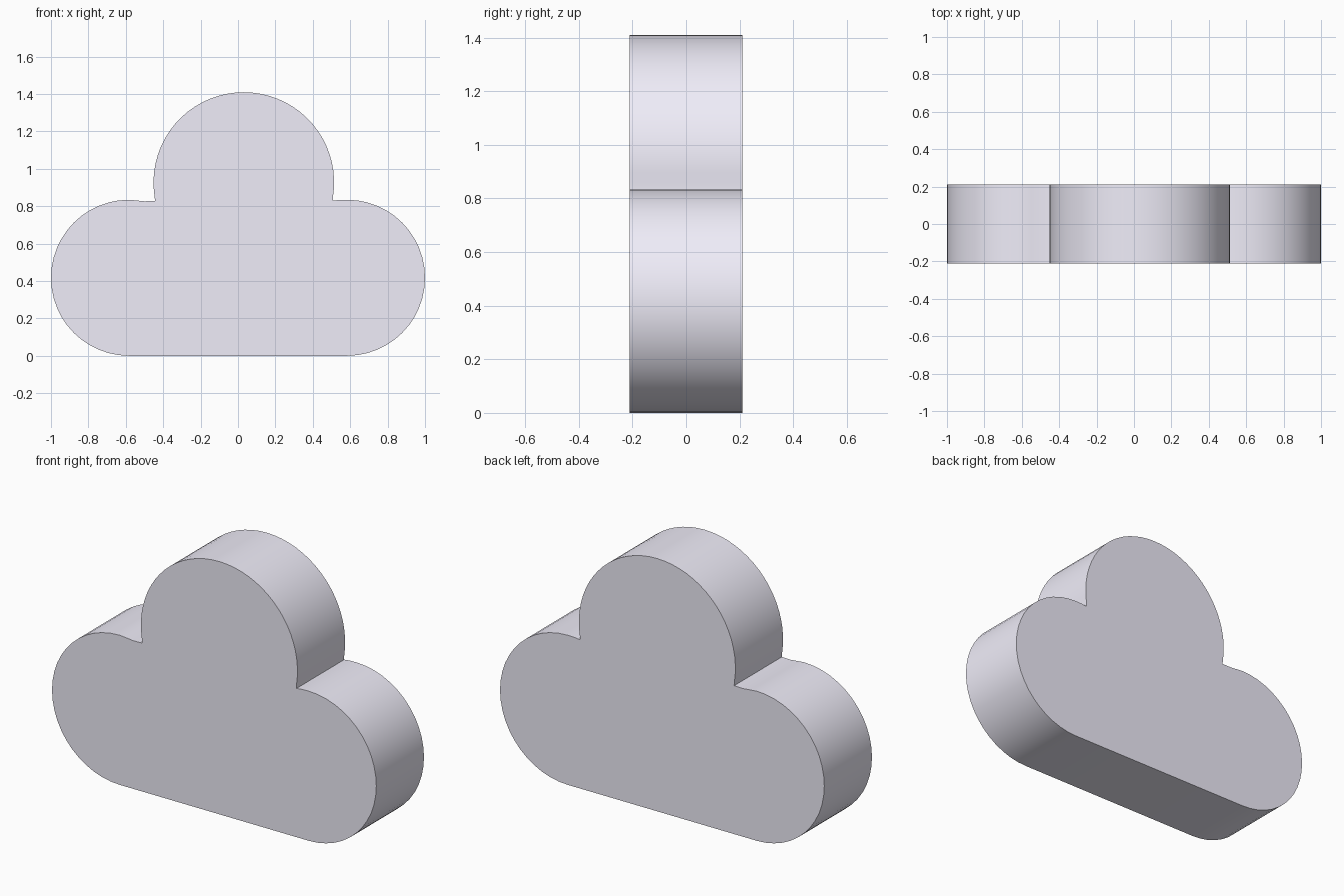
import bpy, bmesh
from math import cos, sin, radians

if "Cube" in bpy.data.objects:
    bpy.data.objects.remove(bpy.data.objects["Cube"])

HALF_DEPTH = 0.21


def arc(cx, cz, r, start, end, steps):
    """Points on a circle in the front plane, angles in degrees."""
    angles = [radians(start + (end - start) * i / steps) for i in range(steps + 1)]
    return [(cx + r * cos(a), cz + r * sin(a)) for a in angles]


# Cloud outline, counter-clockwise seen from the front
outline = arc(0.583, 0.417, 0.417, -90, 90, 24)          # right lobe
outline += [(0.54, 0.833), (0.508, 0.829)]               # right notch
outline += arc(0.031, 0.926, 0.483, -9, 189, 36)         # top lobe
outline += [(-0.444, 0.827), (-0.50, 0.826), (-0.55, 0.831)]  # left notch
outline += arc(-0.583, 0.417, 0.417, 90, 270, 24)        # left lobe

# Extrude the outline through the depth
bm = bmesh.new()
front = bm.faces.new([bm.verts.new((x, -HALF_DEPTH, z)) for x, z in outline])
extruded = bmesh.ops.extrude_face_region(bm, geom=[front], use_keep_orig=True)
back_verts = [g for g in extruded["geom"] if isinstance(g, bmesh.types.BMVert)]
bmesh.ops.translate(bm, verts=back_verts, vec=(0, 2 * HALF_DEPTH, 0))
bmesh.ops.recalc_face_normals(bm, faces=bm.faces)

mesh = bpy.data.meshes.new("cloud")
bm.to_mesh(mesh)
bm.free()
cloud = bpy.data.objects.new("cloud", mesh)
bpy.context.collection.objects.link(cloud)

# Pale lavender white
material = bpy.data.materials.new("pale_lavender")
material.diffuse_color = (0.87, 0.85, 0.95, 1)
material.use_nodes = True
material.node_tree.nodes["Principled BSDF"].inputs["Base Color"].default_value = material.diffuse_color
mesh.materials.append(material)

# Smooth rim, crisp front, back and notches
bpy.context.view_layer.objects.active = cloud
cloud.select_set(True)
bpy.ops.object.shade_smooth_by_angle(angle=radians(30))
